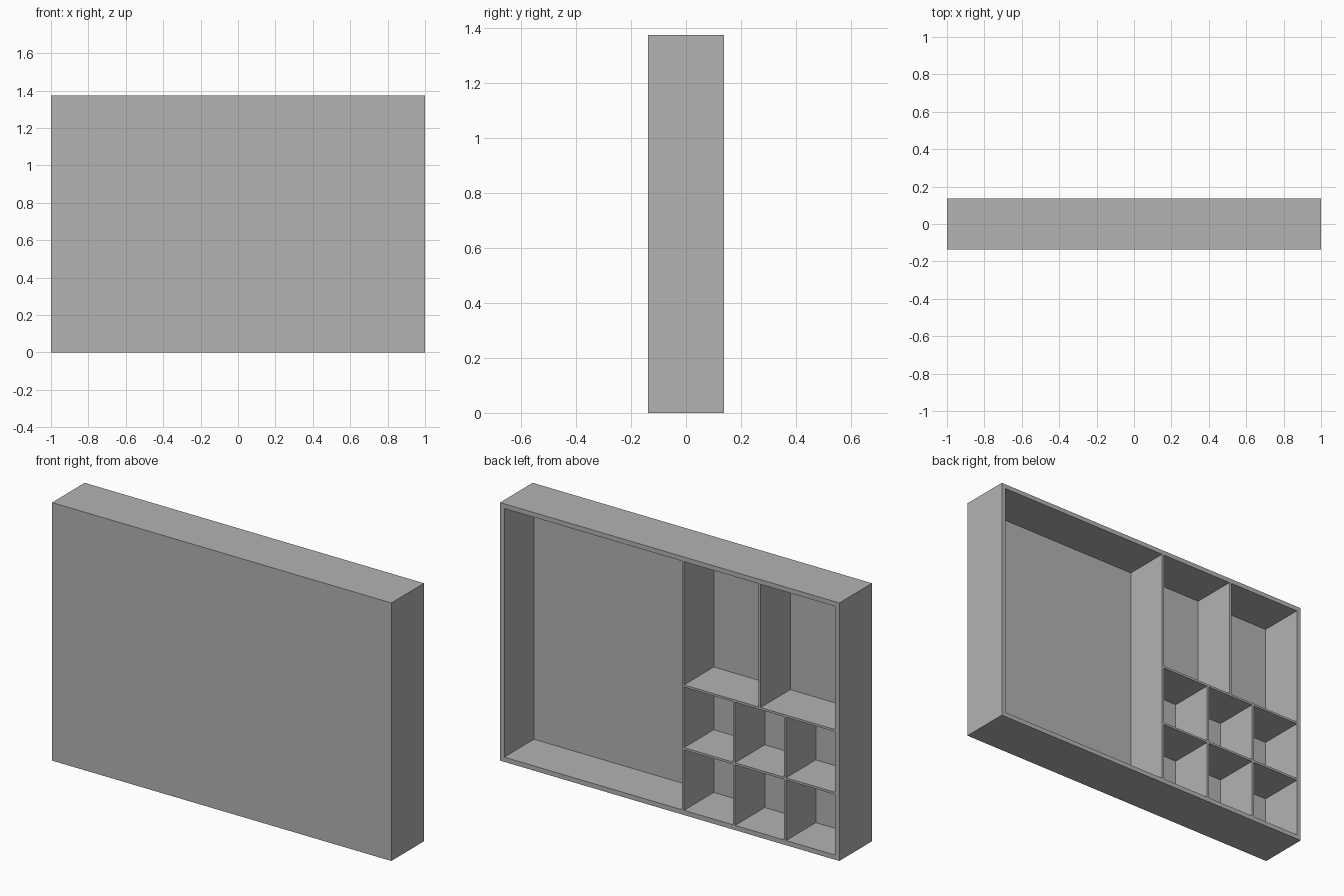
import bpy
import bmesh
from mathutils import Matrix, Vector

cube = bpy.data.objects.get("Cube")
if cube:
    bpy.data.objects.remove(cube, do_unlink=True)

WIDTH, DEPTH, HEIGHT = 2.0, 0.275, 1.375
WALL, DIVIDER = 0.025, 0.012
FRONT, BACK = -DEPTH / 2, DEPTH / 2

grey = bpy.data.materials.new("plain grey")
grey.use_nodes = True
grey.diffuse_color = (0.45, 0.45, 0.45, 1)
grey.node_tree.nodes["Principled BSDF"].inputs["Base Color"].default_value = grey.diffuse_color


def boxes_object(name, boxes):
    """Make one object from boxes given as (low corner, high corner)."""
    bm = bmesh.new()
    for low, high in boxes:
        low, high = Vector(low), Vector(high)
        place = Matrix.Translation((low + high) / 2) @ Matrix.Diagonal((high - low).to_4d())
        place[3][3] = 1
        bmesh.ops.create_cube(bm, size=1, matrix=place)
    mesh = bpy.data.meshes.new(name)
    bm.to_mesh(mesh)
    bm.free()
    mesh.materials.append(grey)
    obj = bpy.data.objects.new(name, mesh)
    bpy.context.collection.objects.link(obj)
    return obj


def split(low, high, count):
    """Divide a span into equal cells with thin dividers between them."""
    size = (high - low - DIVIDER * (count - 1)) / count
    return [(low + i * (size + DIVIDER), low + i * (size + DIVIDER) + size) for i in range(count)]


# Compartments: one large bay, two tall bays, and two rows of three small bays
inner_x = WIDTH / 2 - WALL
main_divider = -0.079
small_x = (-inner_x, main_divider - DIVIDER / 2)
lower_z, upper_z = split(WALL, HEIGHT - WALL, 2)
bays = [((main_divider + DIVIDER / 2, inner_x), (WALL, HEIGHT - WALL))]
bays += [(span, upper_z) for span in split(*small_x, 2)]
bays += [(span, row) for row in split(*lower_z, 2) for span in split(*small_x, 3)]

# Solid tray, closed at the front, with the compartments cut in from the back
tray = boxes_object("compartment_tray", [((-WIDTH / 2, FRONT, 0), (WIDTH / 2, BACK, HEIGHT))])
cutter = boxes_object("bay_cutter", [
    ((x[0], FRONT + WALL, z[0]), (x[1], BACK + WALL, z[1])) for x, z in bays])
cutter.hide_render = True

cut = tray.modifiers.new("bays", "BOOLEAN")
cut.operation = "DIFFERENCE"
cut.solver = "EXACT"
cut.object = cutter
bpy.context.view_layer.update()
evaluated = tray.evaluated_get(bpy.context.evaluated_depsgraph_get())
cut_mesh = bpy.data.meshes.new_from_object(evaluated)
tray.modifiers.clear()
tray.data = cut_mesh
bpy.data.objects.remove(cutter, do_unlink=True)
